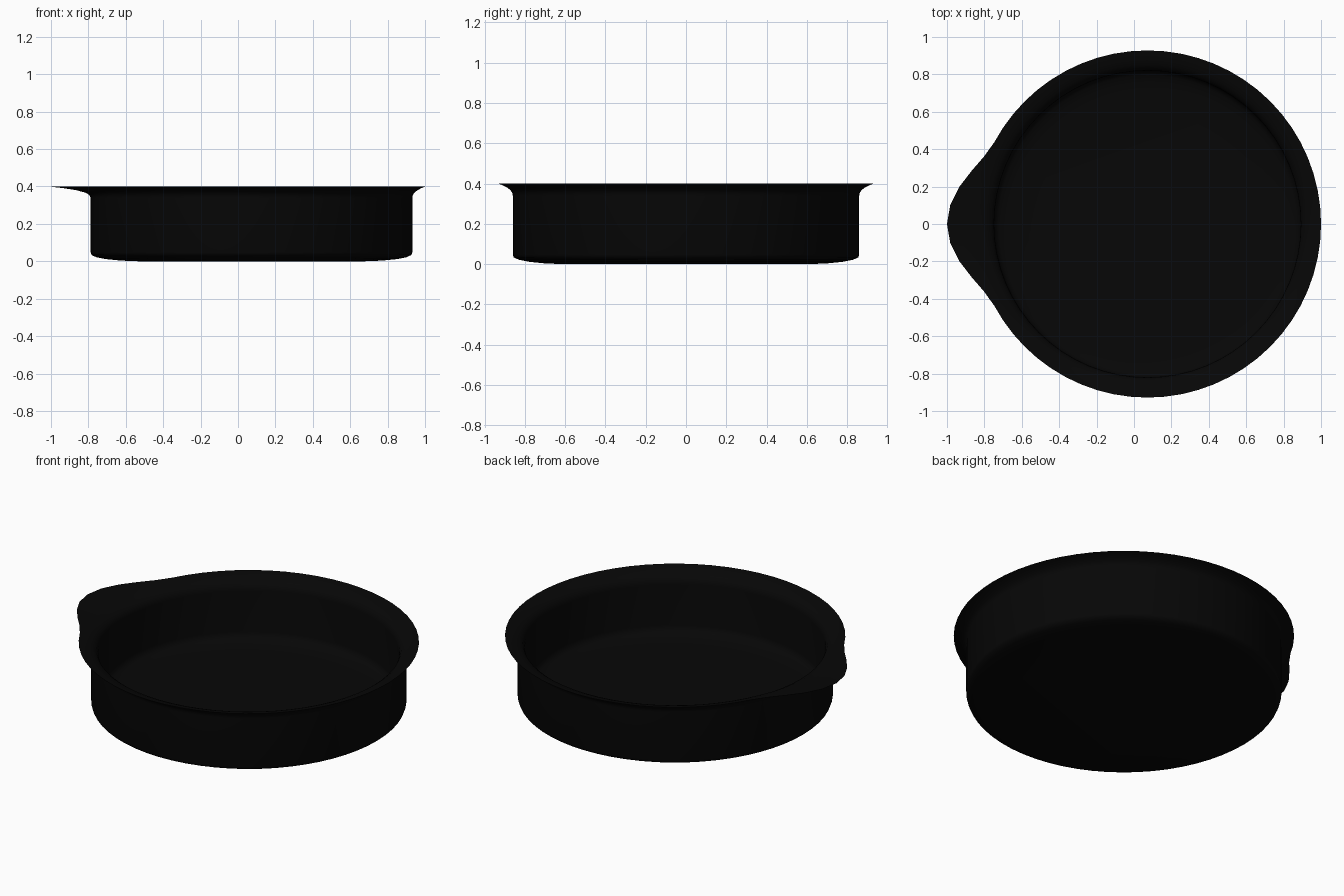
import bpy, bmesh, math

if "Cube" in bpy.data.objects:
    bpy.data.objects.remove(bpy.data.objects["Cube"])

SEG = 64
CX = 0.072          # bowl axis; the spout balances it towards -x
BUMP = 0.144        # how far the spout reaches past the rim
HALF = math.radians(29)

# profile (radius, height, share of spout stretch) from underside to inner floor
PROFILE = [
    (0.60, 0.000, 0), (0.70, 0.004, 0), (0.78, 0.012, 0), (0.83, 0.022, 0),
    (0.855, 0.034, 0), (0.860, 0.048, 0), (0.860, 0.340, 0),
    (0.863, 0.355, 0.03), (0.872, 0.368, 0.12), (0.889, 0.381, 0.36),
    (0.908, 0.391, 0.68), (0.928, 0.399, 1.0),
    (0.928, 0.400, 1.0),                                   # rim edge
    (0.905, 0.395, 0.68), (0.878, 0.388, 0.36), (0.852, 0.377, 0.12),
    (0.832, 0.362, 0.03), (0.822, 0.340, 0),
    (0.820, 0.325, 0), (0.820, 0.080, 0), (0.815, 0.054, 0),
    (0.795, 0.040, 0), (0.75, 0.028, 0), (0.68, 0.022, 0), (0.60, 0.020, 0),
]


def spout(angle):
    d = abs(angle - math.pi)
    return BUMP * 0.5 * (1 + math.cos(math.pi * d / HALF)) if d < HALF else 0.0


# lathe the dish, pulling the rim out into a pouring spout
bm = bmesh.new()
rings = []
for r, z, w in PROFILE:
    ring = []
    for i in range(SEG):
        a = 2 * math.pi * i / SEG
        rr = r + w * spout(a)
        ring.append(bm.verts.new((CX + rr * math.cos(a), rr * math.sin(a), z)))
    rings.append(ring)
for lo, hi in zip(rings, rings[1:]):
    for i in range(SEG):
        j = (i + 1) % SEG
        bm.faces.new((lo[i], lo[j], hi[j], hi[i]))
bm.faces.new(rings[0][::-1])     # underside
bm.faces.new(rings[-1])          # inner floor
bmesh.ops.recalc_face_normals(bm, faces=bm.faces)

mesh = bpy.data.meshes.new("spouted_dish")
bm.to_mesh(mesh)
bm.free()
dish = bpy.data.objects.new("spouted_dish", mesh)
bpy.context.collection.objects.link(dish)

black = bpy.data.materials.new("matte black")
black.diffuse_color = (0.002, 0.002, 0.002, 1)
black.use_nodes = True
black.node_tree.nodes["Principled BSDF"].inputs["Base Color"].default_value = black.diffuse_color
mesh.materials.append(black)

bpy.context.view_layer.objects.active = dish
dish.select_set(True)
bpy.ops.object.shade_smooth_by_angle(angle=math.radians(60))
